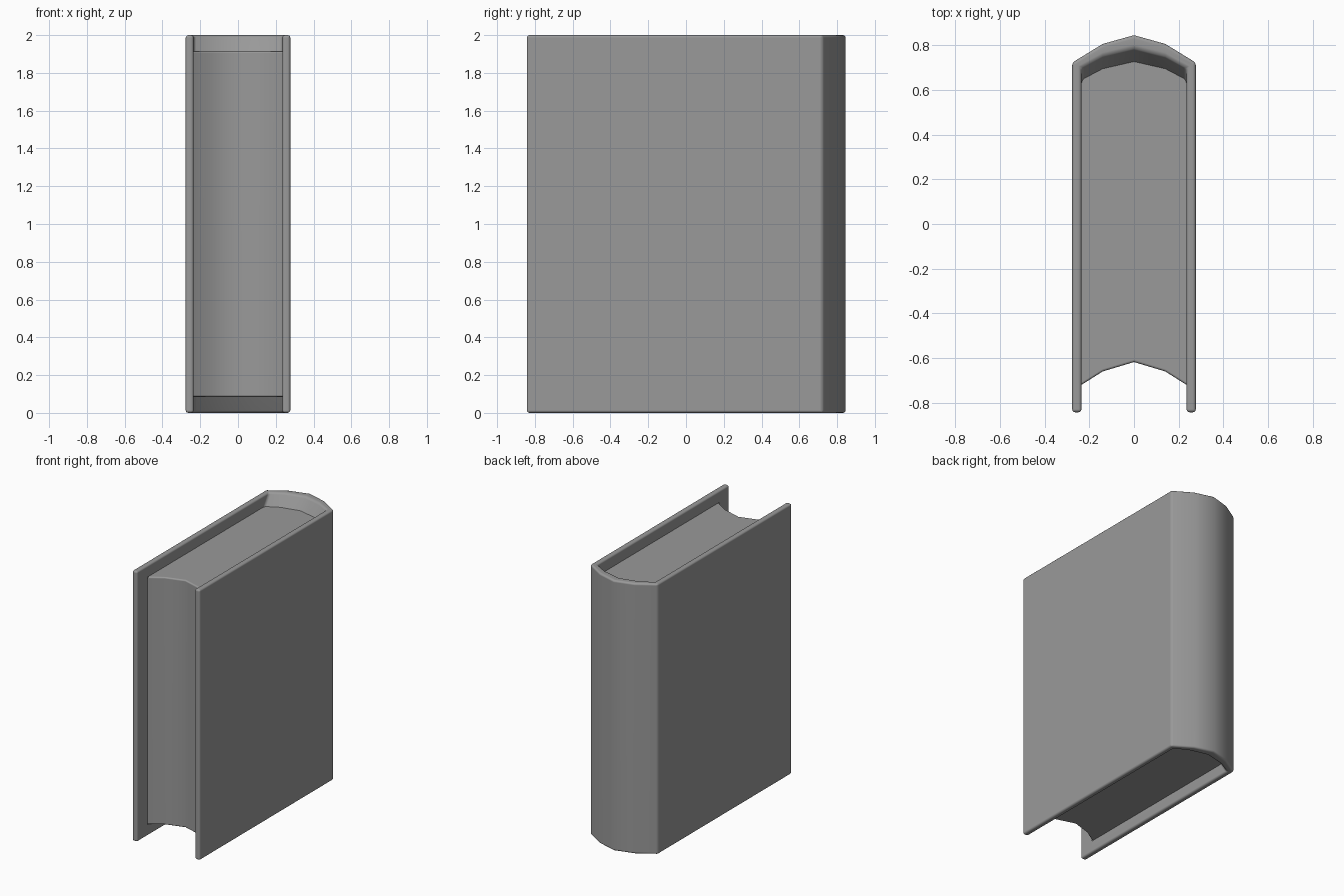
import bpy, bmesh, math

if "Cube" in bpy.data.objects:
    bpy.data.objects.remove(bpy.data.objects["Cube"])

H, LOW, HIGH = 2.0, 0.085, 1.915   # cover height, page block bottom and top

grey = bpy.data.materials.new("dark_grey")
grey.diffuse_color = (0.32, 0.32, 0.32, 1)
grey.use_nodes = True
grey.node_tree.nodes["Principled BSDF"].inputs["Base Color"].default_value = grey.diffuse_color


def at(pts, z):
    return [(x, y, z) for x, y in pts]


def half_object(name, faces, bevel):
    """Right half from polygons, mirrored, rounded and smooth shaded."""
    bm = bmesh.new()
    for f in faces:
        bm.faces.new([bm.verts.new(p) for p in f])
    bmesh.ops.remove_doubles(bm, verts=bm.verts, dist=0.0005)
    bmesh.ops.recalc_face_normals(bm, faces=bm.faces)
    top = max(bm.faces, key=lambda f: f.calc_center_median().z)
    if top.normal.z < 0:
        bmesh.ops.reverse_faces(bm, faces=bm.faces)
    for f in bm.faces:
        f.smooth = True
    me = bpy.data.meshes.new(name)
    bm.to_mesh(me)
    bm.free()
    me.materials.append(grey)
    ob = bpy.data.objects.new(name, me)
    bpy.context.collection.objects.link(ob)
    ob.modifiers.new("Mirror", 'MIRROR').merge_threshold = 0.001
    b = ob.modifiers.new("Bevel", 'BEVEL')
    b.width, b.segments = bevel, 3
    b.limit_method, b.angle_limit = 'ANGLE', math.radians(50)
    ob.modifiers.new("Normals", 'WEIGHTED_NORMAL')
    return ob


# Half outlines, seen from above
outer = [(.277, -.843), (.277, .722), (.14, .806), (0, .845)]
tip, hinge = (.235, -.843), (.235, -.72)
rim = [(.235, .70), (.14, .752), (0, .787)]
sunk = [(.235, .645), (.14, .695), (0, .727)]
fore = [(.235, -.72), (.14, -.66), (0, -.618)]

# Cover: board, rounded spine, rims and the sloping inside of the spine
cover = []
for a, b in list(zip(outer, outer[1:])) + [(tip, outer[0])]:
    cover.append(at([a, b], 0) + at([b, a], H))
cover.append(at([tip, hinge], 0) + at([hinge], LOW) + at([hinge], HIGH) + at([hinge, tip], H))
for z, zp in ((0, LOW), (H, HIGH)):
    cover.append(at([outer[0], outer[1], rim[0], hinge, tip], z))
    cover.append(at([hinge, rim[0]], z) + at([sunk[0], hinge], zp))
    for i in range(2):
        cover.append(at([outer[i + 1], outer[i + 2], rim[i + 1], rim[i]], z))
        cover.append(at([rim[i], rim[i + 1]], z) + at([sunk[i + 1], sunk[i]], zp))
half_object("cover", cover, 0.014)

# Pages: recessed top and bottom with a hollow fore-edge
pages = []
for i in range(2):
    pages.append(at([fore[i], fore[i + 1]], LOW) + at([fore[i + 1], fore[i]], HIGH))
    for z in (LOW, HIGH):
        pages.append(at([fore[i], fore[i + 1], sunk[i + 1], sunk[i]], z))
half_object("pages", pages, 0.01)
